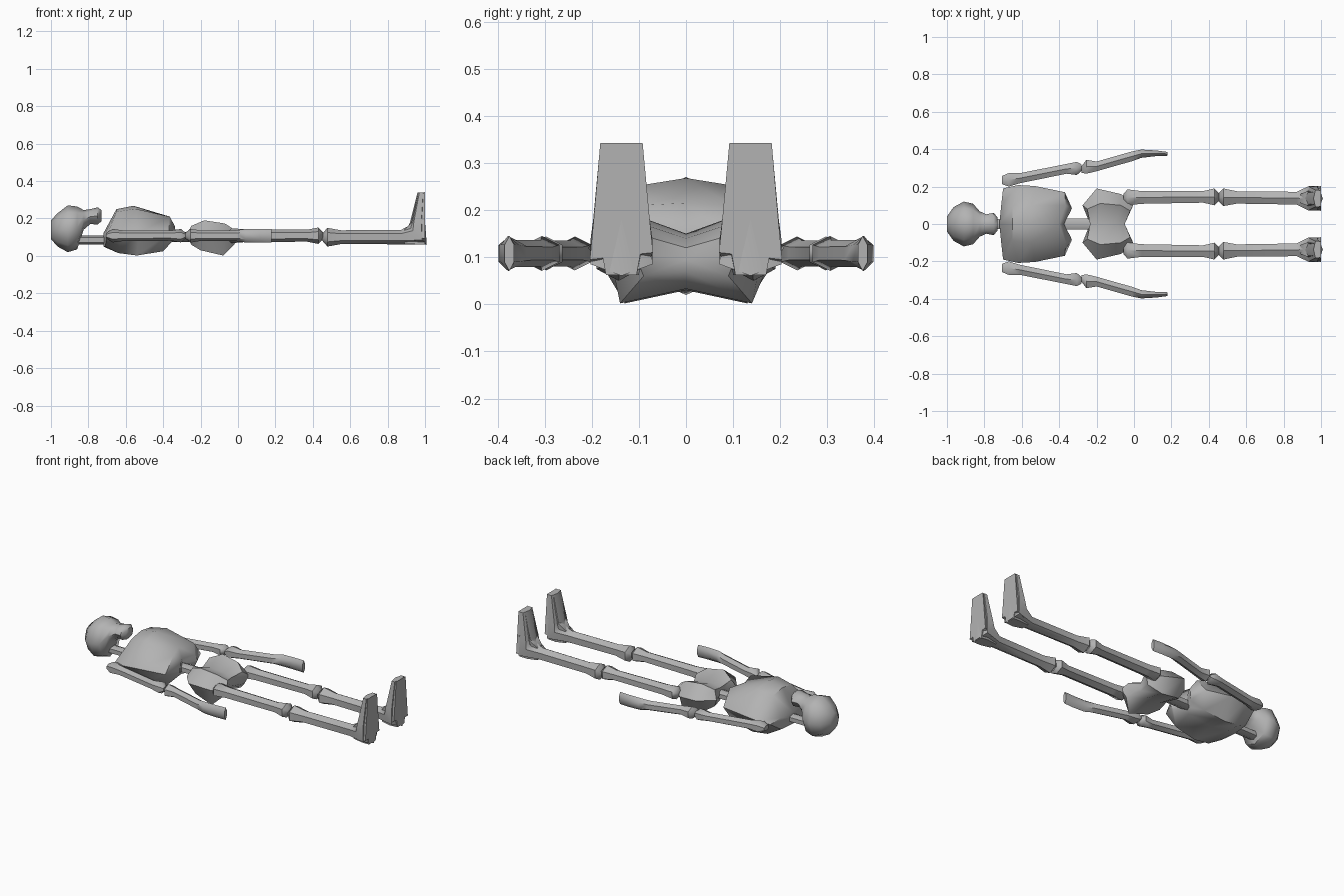
import bpy, bmesh, math

bone = bpy.data.materials.new("bone grey")
bone.diffuse_color = (0.45, 0.45, 0.45, 1)


def skin(name, rings, angle=50):
    """Bridge a row of equal rings of points and close both ends with fans."""
    bm = bmesh.new()
    rows = [[bm.verts.new(p) for p in r] for r in rings]
    n = len(rows[0])
    for a, b in zip(rows, rows[1:]):
        for i in range(n):
            j = (i + 1) % n
            bm.faces.new((a[i], a[j], b[j], b[i]))
    for r in (rows[0], rows[-1]):
        c = bm.verts.new((r[0].co + r[n // 2].co) / 2)
        for i in range(n):
            bm.faces.new((r[i], r[(i + 1) % n], c))
    bmesh.ops.recalc_face_normals(bm, faces=bm.faces)
    me = bpy.data.meshes.new(name)
    bm.to_mesh(me)
    bm.free()
    me.materials.append(bone)
    ob = bpy.data.objects.new(name, me)
    bpy.context.collection.objects.link(ob)
    bpy.ops.object.select_all(action='DESELECT')
    ob.select_set(True)
    bpy.context.view_layer.objects.active = ob
    bpy.ops.object.shade_smooth_by_angle(angle=math.radians(angle))
    return ob


def tube(name, specs, n=6, side=1):
    """Rings given as x, y, z, half width, half height, tilt towards +x."""
    k = max(math.sin(2 * math.pi * i / n) for i in range(n))
    rings = []
    for x, y, z, w, h, tilt in specs:
        t = math.radians(tilt)
        ring = []
        for i in range(n):
            a = 2 * math.pi * i / n
            v = h * math.cos(a)
            ring.append((x + v * math.sin(t), side * (y + w * math.sin(a) / k), z + v * math.cos(t)))
        rings.append(ring)
    return skin(name, rings)


def symmetric(name, halves):
    """Rings given as half outlines, top centre to bottom centre."""
    return skin(name, [h + [(x, -y, z) for x, y, z in h[-2:0:-1]] for h in halves])


# Skull and jaw
tube("skull", [(x, 0, (lo + hi) / 2, w, (hi - lo) / 2, 0) for x, lo, hi, w in (
    (-1.0, .09, .19, .04), (-.965, .05, .228, .09), (-.91, .02, .27, .12),
    (-.86, .035, .264, .108), (-.825, .14, .245, .068), (-.79, .17, .25, .052),
    (-.75, .168, .26, .06), (-.73, .185, .245, .035))], n=8)

# Neck and spine
tube("neck", [(-.88, 0, .085, .028, .025, 0), (-.70, 0, .085, .028, .025, 0)])
tube("spine", [(-.40, 0, .10, .03, .027, 0), (-.20, 0, .10, .03, .027, 0)])

# Rib cage
symmetric("rib_cage", [
    [(-.72, 0, .12), (-.71, .10, .12), (-.70, .19, .11), (-.71, .10, .05), (-.72, 0, .05)],
    [(-.65, 0, .25), (-.65, .09, .235), (-.62, .208, .12), (-.64, .13, .015), (-.65, 0, .035)],
    [(-.56, 0, .268), (-.55, .10, .252), (-.53, .203, .125), (-.54, .13, .002), (-.55, 0, .03)],
    [(-.40, 0, .215), (-.365, .10, .21), (-.37, .17, .12), (-.40, .12, .025), (-.39, 0, .05)],
    [(-.375, 0, .15), (-.338, .07, .16), (-.332, .085, .12), (-.34, .07, .09), (-.375, 0, .09)]])

# Pelvis
symmetric("pelvis", [
    [(-.235, 0, .14), (-.25, .08, .16), (-.275, .10, .11), (-.25, .08, .06), (-.235, 0, .07)],
    [(-.18, 0, .15), (-.18, .11, .19), (-.20, .19, .12), (-.20, .12, .03), (-.18, 0, .04)],
    [(-.09, 0, .14), (-.07, .10, .173), (-.07, .16, .10), (-.08, .14, .002), (-.08, 0, .033)],
    [(-.05, 0, .12), (-.02, .07, .14), (0, .11, .11), (-.02, .09, .06), (-.05, 0, .07)]])

for side, tag in ((1, "left"), (-1, "right")):
    # Upper arm with knobbed ends
    tube(tag + "_upper_arm", [
        (-.705, .235, .108, .022, .015, 0), (-.67, .236, .108, .036, .036, 0),
        (-.61, .245, .108, .027, .028, 0), (-.36, .295, .108, .026, .027, 0),
        (-.305, .297, .108, .035, .036, 0), (-.28, .302, .108, .016, .015, 0)], side=side)
    # Forearm and flat hand
    tube(tag + "_forearm", [
        (-.282, .29, .108, .016, .015, 0), (-.255, .306, .108, .037, .037, 0),
        (-.20, .308, .108, .026, .028, 0), (-.01, .362, .108, .026, .029, 0),
        (.04, .376, .108, .022, .036, 0), (.12, .378, .108, .015, .037, 0),
        (.18, .375, .108, .010, .037, 0)], side=side)
    # Thigh
    tube(tag + "_thigh", [
        (-.055, .14, .108, .022, .018, 0), (-.035, .142, .108, .043, .04, 0),
        (.04, .142, .108, .034, .034, 0), (.37, .145, .108, .031, .032, 0),
        (.43, .145, .108, .045, .044, 0), (.455, .145, .108, .02, .018, 0)], side=side)
    # Shin turning up into the foot
    tube(tag + "_shin_and_foot", [
        (.45, .143, .10, .02, .018, 0), (.478, .143, .10, .047, .05, 0),
        (.55, .142, .10, .033, .037, 0), (.87, .138, .10, .034, .038, 0),
        (.96, .137, .11, .066, .07, -45), (.96, .137, .18, .06, .04, -90),
        (.98, .137, .34, .045, .02, -90)], side=side)
    # Heel block with a flat sole
    skin(tag + "_foot", [[(x, side * y, z) for x, y, z in r] for r in (
        [(.89, .16, .14), (.89, .16, .065), (.89, .112, .065), (.89, .112, .14)],
        [(.95, .185, .20), (.95, .17, .062), (.95, .10, .062), (.95, .09, .20)],
        [(1, .182, .342), (1, .204, .095), (1, .07, .11), (1, .092, .342)])][:2] + [
        [(1, side * y, z) for y, z in ((.195, .20), (.17, .062), (.105, .062), (.08, .20))]])
    skin(tag + "_sole", [[(x, side * y, z) for x, y, z in r] for r in (
        [(.962, .168, .325), (.925, .175, .17), (.945, .19, .08), (.945, .085, .08), (.925, .10, .17), (.962, .105, .325)],
        [(1, .182, .342), (1, .196, .18), (1, .204, .095), (1, .07, .11), (1, .077, .18), (1, .092, .342)])])
